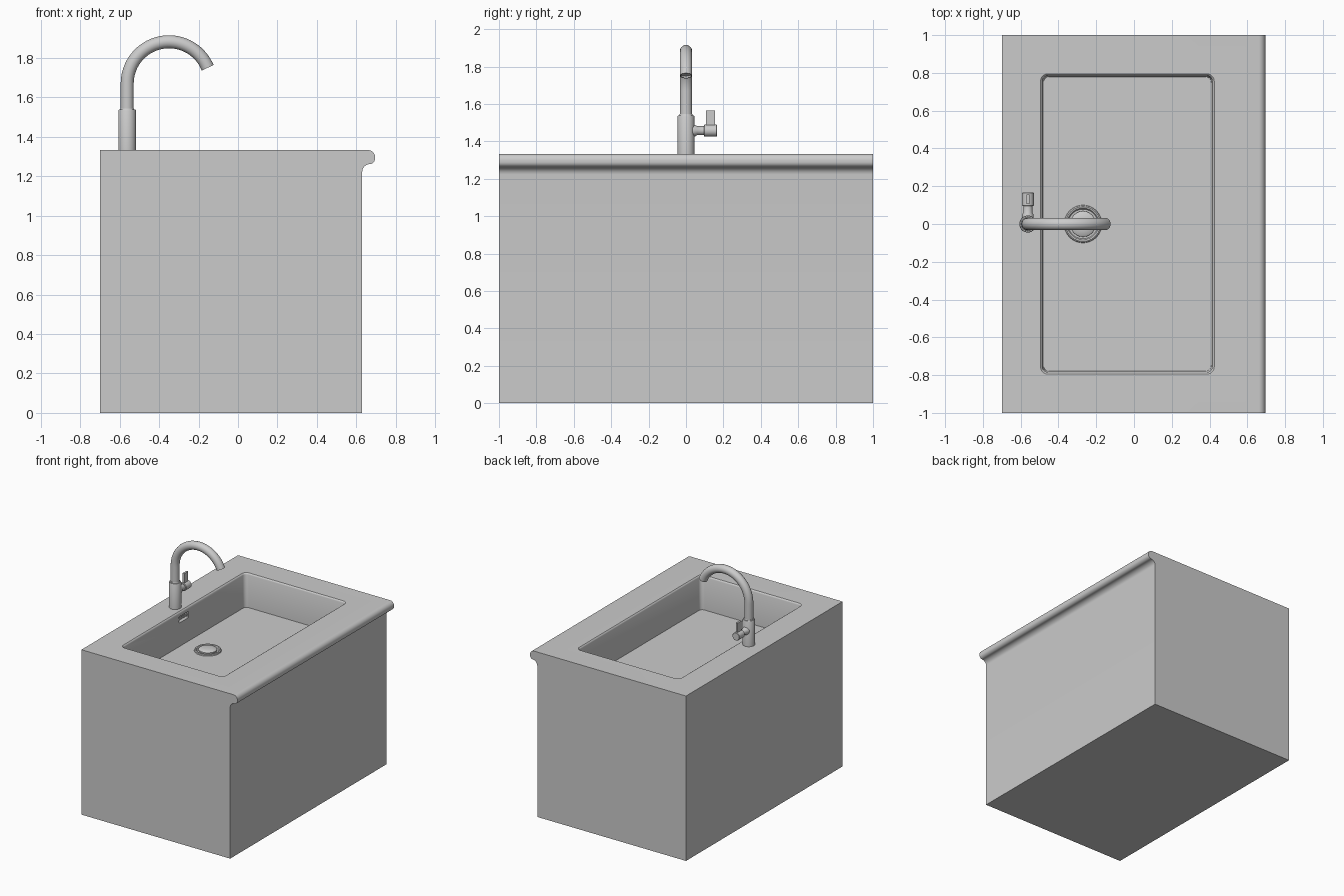
import bpy, bmesh
from math import pi, sin, cos, radians
from mathutils import Vector, Matrix

cube = bpy.data.objects.get("Cube")
if cube:
    bpy.data.objects.remove(cube, do_unlink=True)

grey = bpy.data.materials.new("light_grey")
grey.use_nodes = True
colour = (0.6, 0.6, 0.6, 1)
grey.diffuse_color = colour
grey.node_tree.nodes["Principled BSDF"].inputs["Base Color"].default_value = colour


def finish(name, bm, angle=35):
    """Turn a bmesh into a smooth shaded, coloured object."""
    bmesh.ops.recalc_face_normals(bm, faces=bm.faces)
    mesh = bpy.data.meshes.new(name)
    bm.to_mesh(mesh)
    bm.free()
    obj = bpy.data.objects.new(name, mesh)
    bpy.context.collection.objects.link(obj)
    mesh.materials.append(grey)
    smooth(obj, angle)
    return obj


def smooth(obj, angle=35):
    bpy.ops.object.select_all(action='DESELECT')
    obj.select_set(True)
    bpy.context.view_layer.objects.active = obj
    bpy.ops.object.shade_smooth_by_angle(angle=radians(angle))


def loft(name, loops):
    """Skin a stack of equal point loops and cap both ends."""
    bm = bmesh.new()
    rings = [[bm.verts.new(p) for p in loop] for loop in loops]
    n = len(rings[0])
    for a, b in zip(rings, rings[1:]):
        for i in range(n):
            j = (i + 1) % n
            bm.faces.new((a[i], a[j], b[j], b[i]))
    bm.faces.new(rings[0])
    bm.faces.new(rings[-1])
    return finish(name, bm)


def arc(cx, cz, r, start, end, steps=8):
    angles = [radians(start + (end - start) * i / steps) for i in range(steps + 1)]
    return [(cx + r * cos(a), cz + r * sin(a)) for a in angles]


def lathe(name, profile, origin, axis=(0, 0, 1), segments=40):
    """Revolve (radius, height) pairs about an axis through origin."""
    turn = Vector((0, 0, 1)).rotation_difference(Vector(axis)).to_matrix()
    circle = [2 * pi * i / segments for i in range(segments)]
    return loft(name, [[Vector(origin) + turn @ Vector((r * cos(a), r * sin(a), h))
                        for a in circle] for r, h in profile])


def box(name, centre, size):
    bm = bmesh.new()
    bmesh.ops.create_cube(bm, size=1, matrix=Matrix.Translation(centre) @ Matrix.Diagonal((*size, 1)))
    return finish(name, bm)


def cut(target, cutter):
    mod = target.modifiers.new("cut", 'BOOLEAN')
    mod.operation, mod.solver, mod.object = 'DIFFERENCE', 'EXACT', cutter
    bpy.context.view_layer.objects.active = target
    bpy.ops.object.modifier_apply(modifier=mod.name)
    bpy.data.objects.remove(cutter, do_unlink=True)


def rounded_rect(grow, z, radius):
    """Basin outline, enlarged by grow."""
    cx, hx, hy = -0.035, 0.45 + grow, 0.785 + grow
    points = []
    for k, (sx, sy) in enumerate([(1, 1), (-1, 1), (-1, -1), (1, -1)]):
        points += arc(cx + sx * (hx - radius), sy * (hy - radius), radius, 90 * k, 90 * k + 90)
    return [(x, y, z) for x, y in points]


TOP, FLOOR = 1.333, 1.06

# Cabinet block with a rounded overhanging lip and a cove beneath it
section = [(-0.7, 0), (0.63, 0)]
section += arc(0.67, 1.222, 0.04, 180, 90)
section += arc(0.667, 1.29, 0.028, -90, 0)
section += arc(0.66, TOP - 0.035, 0.035, 0, 90)
section += [(-0.7, TOP)]
block = loft("sink_block", [[(x, y, z) for x, z in section] for y in (-1, 1)])

# Basin, with softened rim and slightly tapered walls
cut(block, loft("basin_cutter", [
    rounded_rect(-0.006, FLOOR, 0.03),
    rounded_rect(0, TOP - 0.012, 0.03),
    rounded_rect(0.003, TOP - 0.005, 0.033),
    rounded_rect(0.01, TOP, 0.04),
    rounded_rect(0.01, TOP + 0.1, 0.04)]))

# Overflow slot in the wall below the tap
cut(block, box("overflow_cutter", (-0.49, 0, 1.272), (0.05, 0.12, 0.05)))
smooth(block)
box("overflow_bar", (-0.493, 0, 1.272), (0.01, 0.12, 0.012))

# Drain flange with a domed plug set in it
lathe("drain_ring", [(0.1, 0), (0.098, 0.008), (0.092, 0.012), (0.084, 0.01),
                     (0.078, 0.002)], (-0.27, 0, FLOOR))
lathe("drain_plug", [(0.068, 0), (0.068, 0.012), (0.06, 0.018), (0.03, 0.022),
                     (0.005, 0.023)], (-0.27, 0, FLOOR))

# Tap body and collar
TAP_X = -0.562
lathe("tap_body", [(0.045, 0), (0.045, 0.2), (0.042, 0.206), (0.036, 0.206),
                   (0.034, 0.212)], (TAP_X, 0, TOP))

# Gooseneck spout swept along an arc, with a hollow mouth
R, TUBE, END = 0.212, 0.033, 25
path = [(TAP_X, 1.52, 180)]
path += [(x, z, 180 - (180 - END) * i / 32)
         for i, (x, z) in enumerate(arc(TAP_X + R, 1.67, R, 180, END, 32))]
tip = Vector((sin(radians(END)), -cos(radians(END)))) * 0.01
path.append((path[-1][0] + tip.x, path[-1][1] + tip.y, END))


def tube_ring(x, z, angle, radius):
    a = radians(angle)
    turns = [2 * pi * i / 24 for i in range(24)]
    return [(x + radius * cos(t) * cos(a), radius * sin(t), z + radius * cos(t) * sin(a))
            for t in turns]


rings = [tube_ring(x, z, a, TUBE) for x, z, a in path]
rings.append(tube_ring(*path[-1], TUBE - 0.005))
rings.append(tube_ring(*path[-2], TUBE - 0.005))
loft("tap_spout", rings)

# Side handle: stem, knob and upright lever
HANDLE_Z = 1.457
lathe("handle_stem", [(0.03, 0.03), (0.03, 0.05), (0.024, 0.06), (0.024, 0.1)],
      (TAP_X, 0, HANDLE_Z), (0, 1, 0), 24)
lathe("handle_knob", [(0.029, 0.096), (0.032, 0.099), (0.032, 0.163), (0.029, 0.166)],
      (TAP_X, 0, HANDLE_Z), (0, 1, 0), 24)
box("handle_lever", (TAP_X, 0.131, 1.517), (0.016, 0.048, 0.095))
